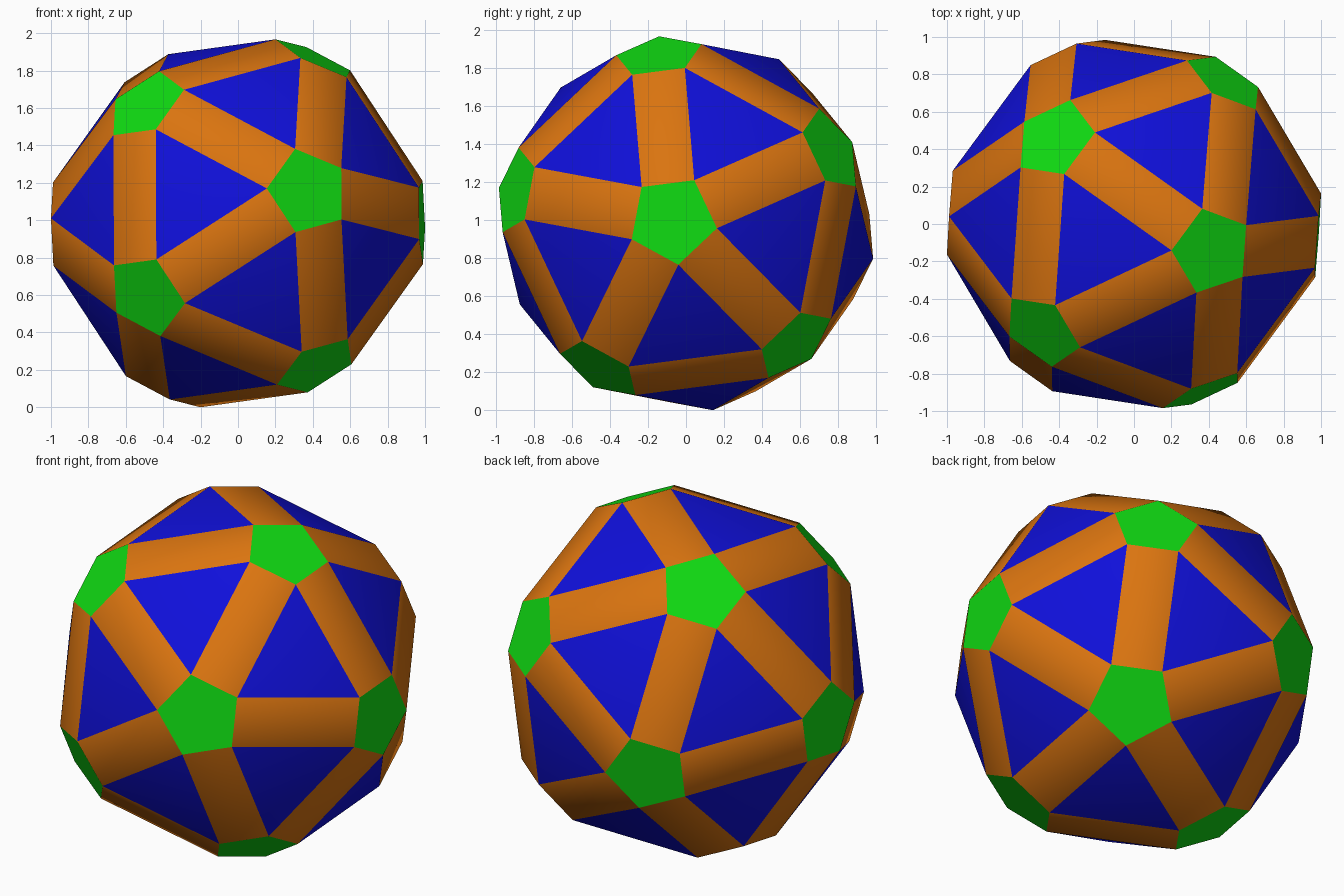
import bpy, bmesh, math
from mathutils import Vector, Matrix

cube = bpy.data.objects.get("Cube")
if cube:
    bpy.data.objects.remove(cube, do_unlink=True)


def material(name, rgb):
    mat = bpy.data.materials.new(name)
    mat.use_nodes = True
    mat.diffuse_color = (*rgb, 1)
    mat.node_tree.nodes["Principled BSDF"].inputs["Base Color"].default_value = (*rgb, 1)
    return mat


materials = [material("blue", (0.005, 0.005, 0.70)),
             material("orange", (0.70, 0.175, 0.005)),
             material("green", (0.005, 0.70, 0.006))]

CAP_DISTANCE = 0.985   # centre of the ball to each pentagon
CAP_RADIUS = 0.238     # centre of a pentagon to its corners
PHI = (1 + math.sqrt(5)) / 2

# Twelve icosahedron directions, turned so one triangle of them fits the tilt
base = [(0, 1, PHI), (1, PHI, 0), (PHI, 0, 1)]
aims = [Vector(v).normalized() for v in
        ((0.374, -0.896, 0.168), (0.416, -0.142, 0.882), (0.982, -0.071, 0.018))]
start = Matrix([Vector(v).normalized() for v in base]).transposed()
turn = (Matrix(aims).transposed() @ start.inverted()).to_quaternion()

axes = []
for a in (-1, 1):
    for b in (-PHI, PHI):
        for v in ((0, a, b), (a, b, 0), (b, 0, a)):
            axes.append(turn @ Vector(v).normalized())

# Five corners around each axis, each leaning towards a triangle centre
bm = bmesh.new()
for axis in axes:
    near = [v for v in axes if 0.3 < v.dot(axis) < 0.6]
    side = near[0] - axis * near[0].dot(axis)
    side.normalize()
    for i in range(5):
        angle = math.tau * (i + 0.5) / 5
        lean = side * math.cos(angle) + axis.cross(side) * math.sin(angle)
        bm.verts.new(axis * CAP_DISTANCE + lean * CAP_RADIUS)

# Wrap the corners and merge the flat regions into triangles, strips and caps
bmesh.ops.convex_hull(bm, input=bm.verts[:])
bmesh.ops.dissolve_limit(bm, angle_limit=math.radians(3),
                         verts=bm.verts[:], edges=bm.edges[:])
bmesh.ops.recalc_face_normals(bm, faces=bm.faces[:])
for face in bm.faces:
    face.material_index = len(face.verts) - 3

# Rest the ball on the ground
low = min(v.co.z for v in bm.verts)
bmesh.ops.translate(bm, verts=bm.verts[:], vec=(0, 0, -low))

mesh = bpy.data.meshes.new("faceted_ball")
bm.to_mesh(mesh)
bm.free()
for mat in materials:
    mesh.materials.append(mat)
ball = bpy.data.objects.new("faceted_ball", mesh)
bpy.context.collection.objects.link(ball)

# Soft shading between triangles and strips, crisp pentagon edges
bpy.context.view_layer.objects.active = ball
ball.select_set(True)
bpy.ops.object.shade_smooth_by_angle(angle=math.radians(30))
